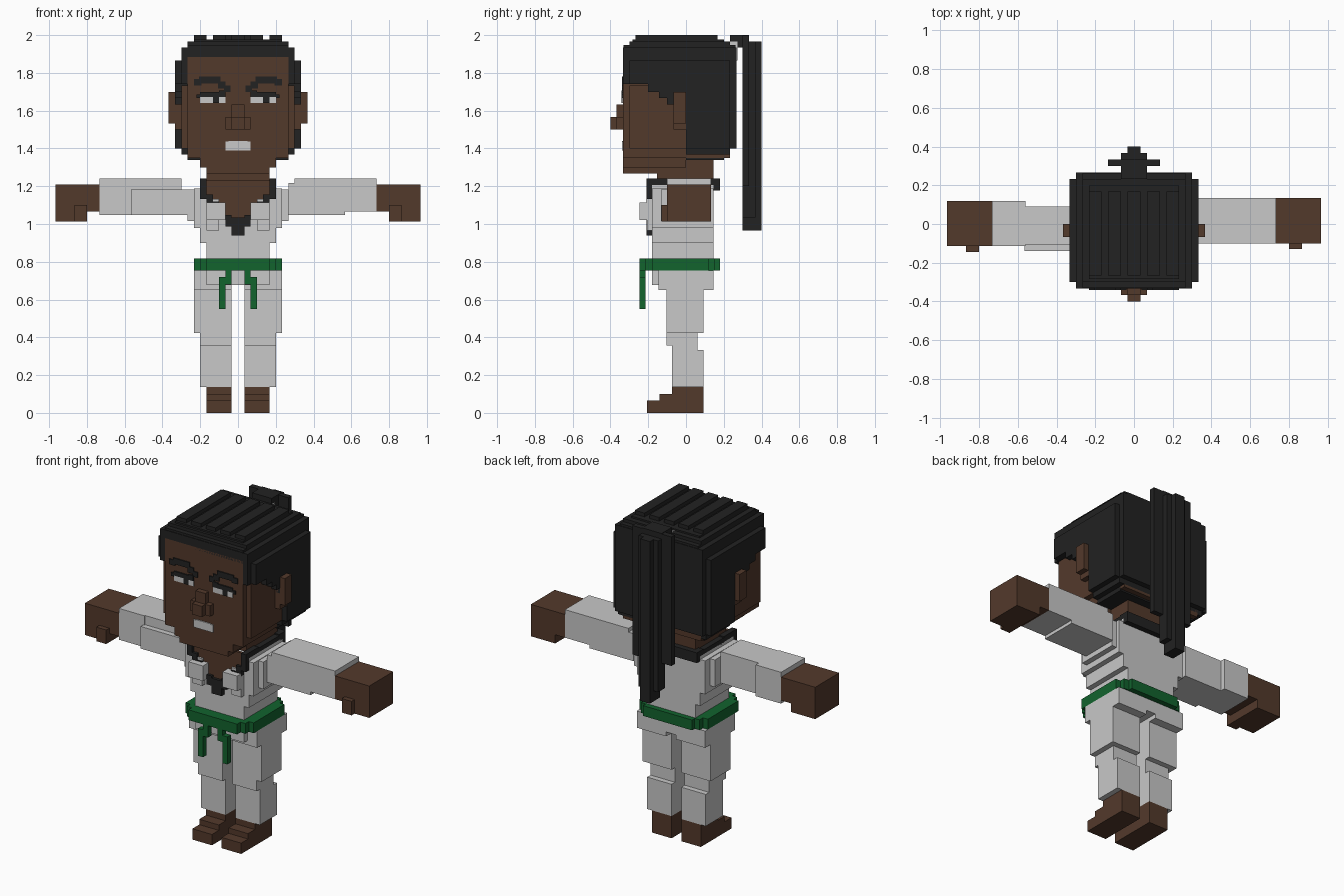
import bpy, bmesh

V = 1 / 30  # one voxel


def material(name, rgb):
    m = bpy.data.materials.new(name)
    m.diffuse_color = (*rgb, 1)
    return m


SKIN = material("brown skin", (0.086, 0.041, 0.024))
HAIR = material("black", (0.016, 0.016, 0.016))
CLOTH = material("white cloth", (0.58, 0.58, 0.58))
GREEN = material("green", (0.006, 0.125, 0.027))


def boxes(name, mat, items, mirror=False):
    """One object from boxes (x0, x1, y0, y1, z0, z1) in voxels."""
    bm = bmesh.new()
    if mirror:
        items = items + [(-b[1], -b[0], *b[2:]) for b in items]
    for x0, x1, y0, y1, z0, z1 in items:
        c = [bm.verts.new((x * V, y * V, z * V))
             for z in (z0, z1) for x, y in ((x0, y0), (x1, y0), (x1, y1), (x0, y1))]
        for f in ((3, 2, 1, 0), (4, 5, 6, 7), (0, 1, 5, 4),
                  (1, 2, 6, 5), (2, 3, 7, 6), (3, 0, 4, 7)):
            bm.faces.new([c[i] for i in f])
    me = bpy.data.meshes.new(name)
    bm.to_mesh(me)
    bm.free()
    me.materials.append(mat)
    ob = bpy.data.objects.new(name, me)
    bpy.context.collection.objects.link(ob)
    return ob


# head, jaw and neck
boxes("head", SKIN, [(-8, 8, -10, 7, 40.5, 56.5), (-6, 6, -10, 0, 39, 40.5),
                     (-5, 5, -10, 0, 38, 39), (-5, 5, -4.6, 4.4, 36.8, 41)])
boxes("cheeks", SKIN, [(8, 9, -9, 1, 42, 52)], True)
boxes("ears", SKIN, [(9, 11, -2, 0, 46, 51), (9, 10, -2, 0, 45, 46)], True)
boxes("nose", SKIN, [(-2, 2, -11, -10, 45, 47), (-1, 1, -11, -10, 47, 49),
                     (-1, 1, -12, -11, 45, 47)])
boxes("mouth", CLOTH, [(-2, 2, -10.2, -10, 41.7, 43.1), (-1.5, 1.5, -10.2, -10, 41.7, 43.2)])

# eyes, both looking the same way
for side, x in (("left", -6), ("right", 2)):
    boxes(side + "_eye", CLOTH, [(x, x + 4, -10.15, -10, 49.2, 50.4)])
    boxes(side + "_pupil", HAIR, [(x + 2, x + 3, -10.25, -10, 49.2, 50.4)])
boxes("eyelashes", HAIR, [(2, 6, -10.25, -10, 50.2, 51), (2, 3, -10.25, -10, 50.2, 51.2),
                          (6, 6.6, -10.25, -10, 50, 50.6)], True)
boxes("eyebrows", HAIR, [(5.8, 7, -10.2, -10, 52, 53), (2.8, 6.2, -10.2, -10, 52.3, 53.4),
                         (2, 3.2, -10.2, -10, 51.5, 52.6), (1.2, 2.2, -10.2, -10, 51, 52)], True)

# hair cap in rounded layers with ridges along the top
boxes("hair_cap", HAIR, [(-10, 10, -9, 7, 52.2, 56), (-9, 9, -10, 8, 56, 58),
                         (-8, 8, -9.9, 7.9, 58, 58.4), (-8, 8, -9, 7, 58, 59),
                         (-9, 9, -9.9, 7.9, 56, 58), (-7, 7, -8.5, 6, 59, 59.3)])
boxes("hair_ridges", HAIR, [(x - 1, x + 1, -8, 5, 59, 60) for x in (-6, -3, 0, 3, 6)])
boxes("hair_temples", HAIR,
      [(8, 9, -10, -8, 52.2, 56.5), (8, 10, -6, 8 - 1, 51, 53), (8, 10, -4.3, 7, 50, 53),
       (8, 10, -3, 7, 49, 53), (8, 10, -2, 7, 48, 53)], True)
boxes("hair_back", HAIR, [(-10, 10, 0, 7, 42, 56), (-9, 9, 0, 8, 42, 56),
                          (-9, 9, 0, 7, 41, 42), (-8, 8, 0, 6, 40.2, 41)])

# ponytail
boxes("hair_tie", CLOTH, [(-2, 2, 6, 8.2, 56, 59)])
boxes("ponytail", HAIR, [(-2, 2, 7, 10, 58, 60), (-4, 4, 9, 10, 36, 59.9),
                         (-2, 2, 9, 11, 31, 59), (-1, 1, 9, 12, 29, 59)])

# jacket
boxes("jacket", CLOTH, [(-5, 5, -5.4, 4.4, 24, 27), (-6, 6, -5.4, 4.4, 27, 30),
                        (-7, 7, -5.4, 4.4, 29.4, 35.6), (-6, 6, -5.4, 4.4, 35, 36.2)])
boxes("jacket_lapels", CLOTH, [(2, 5, -7.4, -5.4, 30.6, 33.4),
                               (3, 5, -6.2, -5.4, 29, 34)], True)
boxes("chest", SKIN, [(-5 + i, 5 - i, -5.8, -5.3, 35.8 - 1.2 * (i + 1), 37 - 1.2 * i)
                      for i in range(5)])

# black stepped collar
boxes("collar", HAIR, [(5 - i, 6 - i, -6.3, -5.3, 34 - 1.1 * i, 35.8 - 1.1 * i) for i in range(5)]
      + [(0, 1, -6.3, -5.3, 28.2, 31), (5, 6, -6.3, -2.5, 34.3, 37.2),
         (5, 6, -2.5, 4.4, 36, 37), (0, 5, 4.4, 5.4, 35.3, 37.2), (5, 6, 3.5, 5.4, 35.3, 37.2)], True)

# sleeves
boxes("left_sleeve", CLOTH, [(-22, -16.8, -3.4, 3.6, 31.4, 37.2), (-16.8, -9, -3.2, 2.7, 31.4, 37.2),
                             (-17, -8, -4.2, 1, 31.4, 35.5), (-8, -6, -4.2, 3, 30.5, 35.5)])
boxes("right_sleeve", CLOTH, [(17, 22, -3, 4, 32.2, 37.2), (9, 22, -3, 4, 32, 37.2),
                              (8, 17, -3, 4, 31.4, 36.5), (6, 8, -4, 3.8, 30.5, 35.5)])

# hands with thumbs
for side, s, dy in (("left", -1, 0), ("right", 1, 0.4)):
    hand = [(22, 29, -3.4, 3.6, 32, 36.3), (24, 29, -3.4, 3.6, 30.4, 32),
            (24, 26, -4.3, -3.4, 30.4, 33)]
    boxes(side + "_hand", SKIN, [(*sorted((s * a, s * b)), c + dy, d + dy, e, f)
                                 for a, b, c, d, e, f in hand])

# belt and its hanging ends
boxes("belt", GREEN, [(-7, 7, -5.4, 3.6, 22.6, 24.5), (-5, 5, -7.4, 5.4, 22.6, 24.5),
                      (-6, 6, -6.4, 4.6, 22.6, 24.5)])
boxes("belt_ends", GREEN, [(1, 2, -7.4, -6.4, 20.4, 23), (1, 3, -7.4, -6.4, 20.5, 21.6),
                           (2, 3, -7.4, -6.4, 16.5, 21.6)], True)

# trousers
boxes("hips", CLOTH, [(-7, 7, -4.4, 4.4, 20.3, 22.6), (-5, 5, -5.4, 4.4, 20.3, 22.6)])
boxes("trouser_legs", CLOTH, [(1, 7, -4.4, 4.4, 19.5, 20.4), (1, 7, -3.1, 2.8, 12.7, 19.6),
                              (1, 6, -3.1, 1.8, 10.7, 12.8), (1, 6, -2.2, 1.8, 9.9, 10.8),
                              (1, 6, -2.2, 2.8, 4.1, 10)], True)

# stepped feet
boxes("feet", SKIN, [(1, 5, -6.2, 2.8, 0, 2), (1, 5, -4.2, 2.8, 2, 3),
                     (1, 5, -2.2, 2.8, 3, 4.1)], True)
